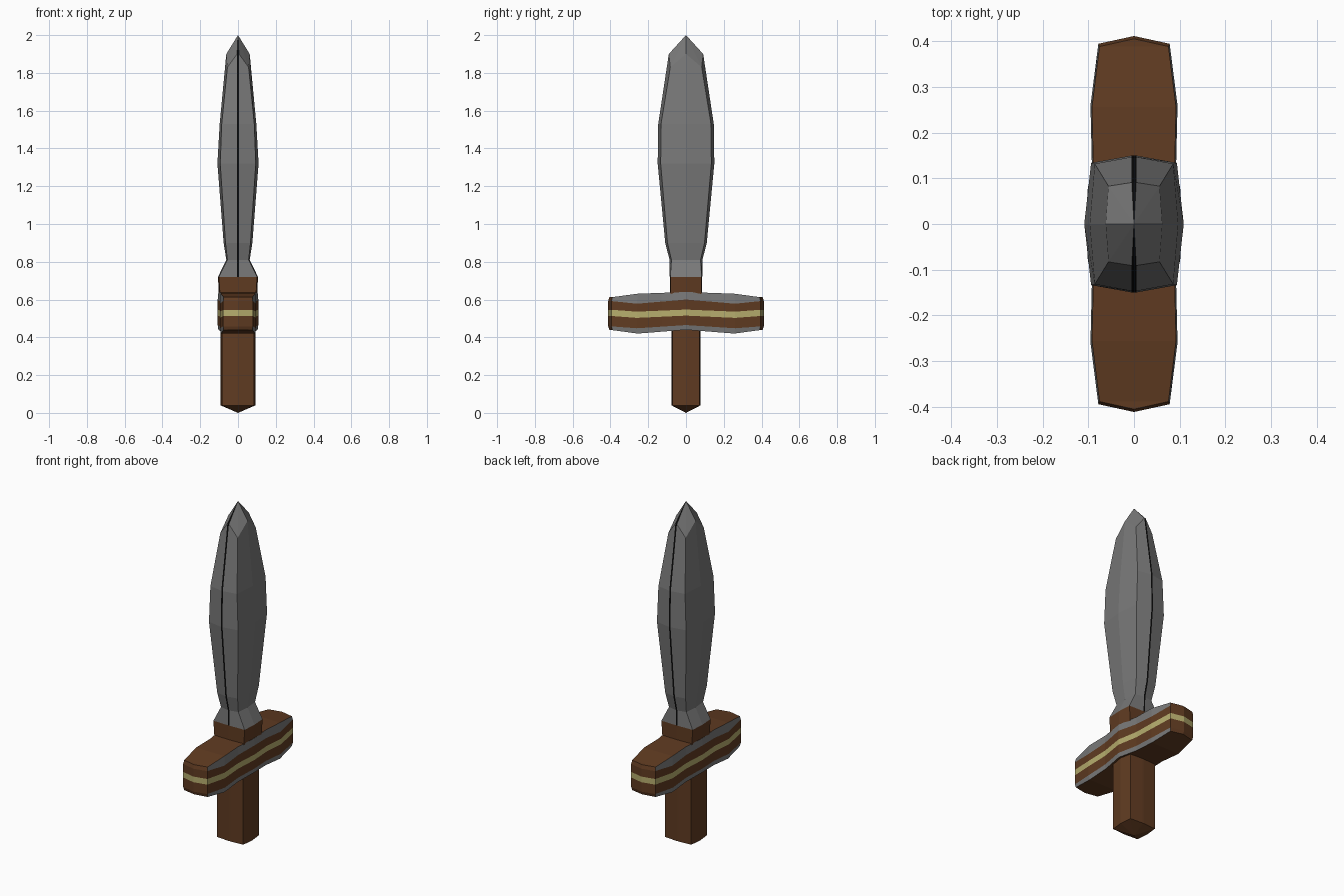
import bpy, bmesh

if "Cube" in bpy.data.objects:
    bpy.data.objects.remove(bpy.data.objects["Cube"])


def material(name, color):
    m = bpy.data.materials.new(name)
    m.diffuse_color = color
    m.use_nodes = True
    m.node_tree.nodes["Principled BSDF"].inputs["Base Color"].default_value = m.diffuse_color
    return m


GREY = material("steel", (0.19, 0.19, 0.19, 1))
BLACK = material("black", (0.003, 0.003, 0.003, 1))
WOOD = material("wood", (0.117, 0.044, 0.0155, 1))
YELLOW = material("yellow", (0.47, 0.42, 0.155, 1))


def loft(name, rings, mats, pick, caps=None):
    """Skin stacked rings; pick(level, side) returns the material slot."""
    bm = bmesh.new()
    vs = [[bm.verts.new(p) for p in r] for r in rings]
    n = len(rings[0])
    for k in range(len(vs) - 1):
        for i in range(n):
            j = (i + 1) % n
            f = bm.faces.new((vs[k][i], vs[k][j], vs[k + 1][j], vs[k + 1][i]))
            f.material_index = pick(k, i)
    for ring in (vs[0], vs[-1]):
        if caps:
            for idx in caps:
                bm.faces.new([ring[i] for i in idx])
        else:
            bm.faces.new(ring)
    bmesh.ops.remove_doubles(bm, verts=bm.verts, dist=0.0005)
    bmesh.ops.recalc_face_normals(bm, faces=bm.faces)
    me = bpy.data.meshes.new(name)
    bm.to_mesh(me)
    bm.free()
    for m in mats:
        me.materials.append(m)
    ob = bpy.data.objects.new(name, me)
    bpy.context.collection.objects.link(ob)
    return ob


def section(xm, xc, yr, yc, z, zc=None, s=0.005):
    """Six-sided section with narrow flat strips on the front and back ridges."""
    zc = z if zc is None else zc
    half = [(s, -yr, z), (xc, -yc, zc), (xm, 0, z), (xc, yc, zc), (s, yr, z)]
    return half + [(-x, y, h) for x, y, h in reversed(half)]


# Blade with black edge strips
blade = [
    section(0.106, 0.101, 0.086, 0.083, 0.72),
    section(0.062, 0.056, 0.087, 0.077, 0.81),
    section(0.076, 0.066, 0.110, 0.098, 0.90),
    section(0.109, 0.094, 0.150, 0.134, 1.32),
    section(0.097, 0.086, 0.147, 0.132, 1.53),
    section(0.062, 0.056, 0.091, 0.083, 1.90, 1.83),
    section(0, 0, 0, 0, 2.0, s=0),
]
loft("blade", blade, [GREY, BLACK], lambda k, i: int(i in (4, 9)))

# Collar between guard and blade
loft("collar", [section(0.099, 0.092, 0.085, 0.082, 0.58),
                section(0.106, 0.101, 0.086, 0.083, 0.72)],
     [WOOD], lambda k, i: 0)

# Grip with a blunt pointed end
loft("grip", [section(0, 0, 0, 0, 0.0, s=0),
              section(0.092, 0.084, 0.077, 0.072, 0.04),
              section(0.092, 0.084, 0.077, 0.072, 0.50)],
     [WOOD], lambda k, i: 0)

# Crossguard: plan outline, stacked in banded levels that dip along its length
PLAN = [(0, -0.412), (0.077, -0.395), (0.094, -0.26), (0.091, -0.13), (0.106, 0)]
PLAN += [(x, -y) for x, y in reversed(PLAN[:4])]
PLAN += [(-x, y) for x, y in reversed(PLAN[1:8])]
# heights at the middle, quarter, shoulder and tip of each level
LEVELS = [(0.440, 0.420, 0.438, 0.440), (0.465, 0.448, 0.458, 0.458),
          (0.515, 0.503, 0.513, 0.513), (0.547, 0.536, 0.546, 0.546),
          (0.600, 0.578, 0.592, 0.592), (0.640, 0.631, 0.613, 0.613)]


def height(level, y):
    stops = (0, 0.26, 0.395, 0.412)
    y = abs(y)
    for a, b, u, v in zip(stops, stops[1:], level, level[1:]):
        if y <= b:
            return u + (v - u) * (y - a) / (b - a)
    return level[-1]


rings = []
for k, lv in enumerate(LEVELS):
    sx, sy = (0.98, 0.985) if k in (0, 5) else (1.015, 1.0)
    rings.append([(x * sx, y * sy, height(lv, y)) for x, y in PLAN])
END = (0, 7, 8, 15)   # sides that form the two tips
caps = [(0, 1, 15), (7, 8, 9)] + [(i, i + 1, 15 - i, 16 - i) for i in range(1, 7)]


def guard_material(k, i):
    if k == 2:
        return 2
    return 1 if k in (0, 4) and i not in END else 0


loft("crossguard", rings, [WOOD, GREY, YELLOW], guard_material, caps)
